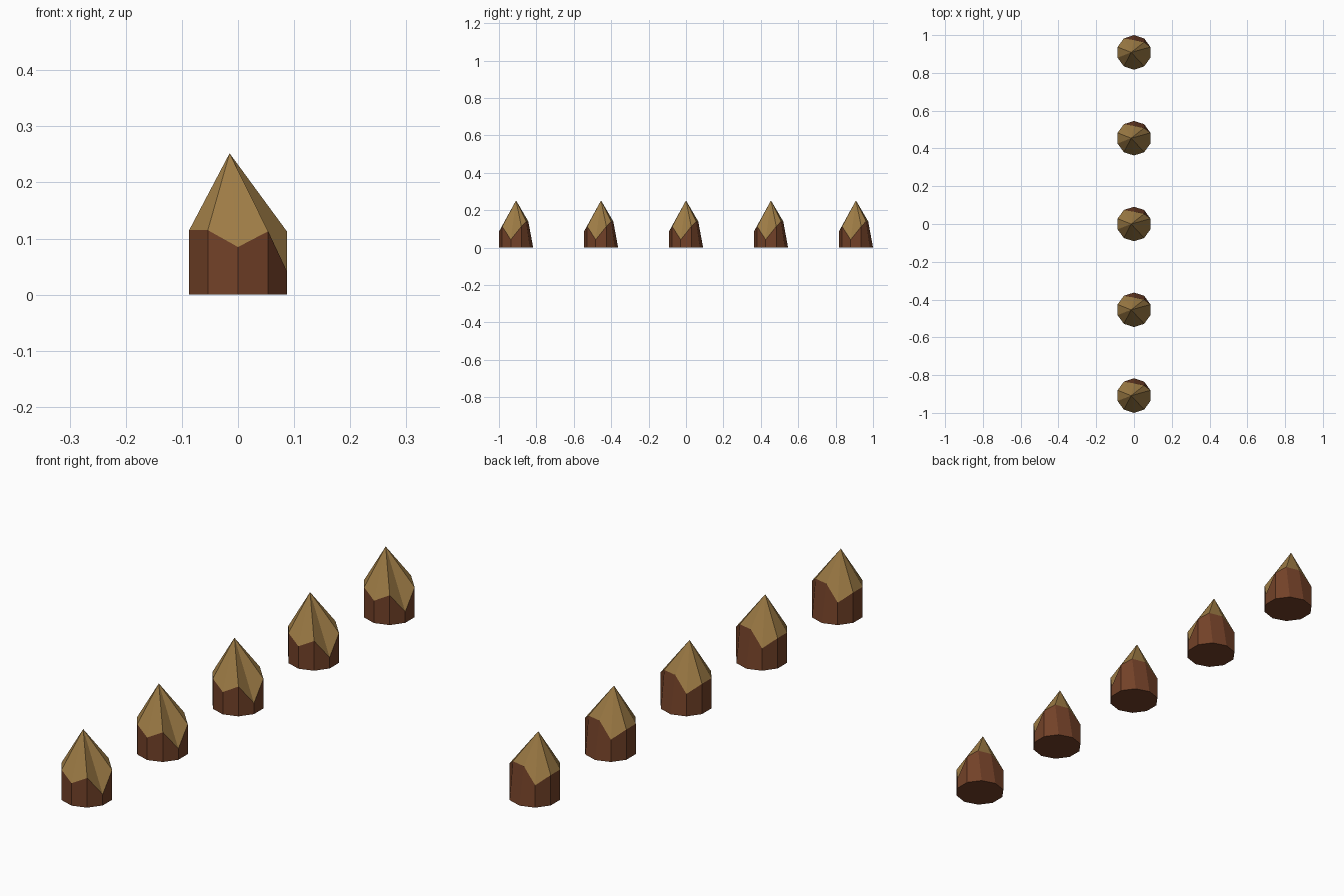
import bpy, bmesh
from math import sin, cos, pi

cube = bpy.data.objects.get("Cube")
if cube:
    bpy.data.objects.remove(cube)

SIDES = 10
RADIUS = 0.0915
APEX = (-0.015, 0.0, 0.252)
SPACING = 0.4543
# Height of the carved edge at each corner, counter-clockwise from the front
RIM = [0.085, 0.113, 0.042, 0.113, 0.14, 0.14, 0.085, 0.115, 0.115, 0.115]
# Corners at the back that lean inward at the top
LEAN = {4: 0.02, 5: 0.026}


def flat_material(name, color):
    mat = bpy.data.materials.new(name)
    mat.use_nodes = True
    mat.diffuse_color = color
    bsdf = next(n for n in mat.node_tree.nodes if n.type == 'BSDF_PRINCIPLED')
    bsdf.inputs["Base Color"].default_value = color
    bsdf.inputs["Roughness"].default_value = 0.9
    return mat


bark = flat_material("dark bark", (0.17, 0.053, 0.021, 1))
wood = flat_material("cut wood", (0.34, 0.2, 0.06, 1))


def stake_mesh():
    """Ten-sided post with an unevenly carved point."""
    bm = bmesh.new()
    base, rim = [], []
    for i, height in enumerate(RIM):
        a = 2 * pi * i / SIDES
        x, y = RADIUS * sin(a), -RADIUS * cos(a)
        base.append(bm.verts.new((x, y, 0)))
        rim.append(bm.verts.new((x, y - LEAN.get(i, 0), height)))
    tip = bm.verts.new(APEX)
    bm.faces.new(base[::-1])
    for i in range(SIDES):
        j = (i + 1) % SIDES
        bm.faces.new((base[i], base[j], rim[j], rim[i]))
        bm.faces.new((rim[i], rim[j], tip)).material_index = 1
    bmesh.ops.recalc_face_normals(bm, faces=bm.faces)
    mesh = bpy.data.meshes.new("stake")
    bm.to_mesh(mesh)
    bm.free()
    mesh.materials.append(bark)
    mesh.materials.append(wood)
    return mesh


# Row of five identical stakes
mesh = stake_mesh()
for n in range(5):
    stake = bpy.data.objects.new(f"stake_{n + 1}", mesh)
    stake.location.y = (n - 2) * SPACING
    bpy.context.collection.objects.link(stake)
